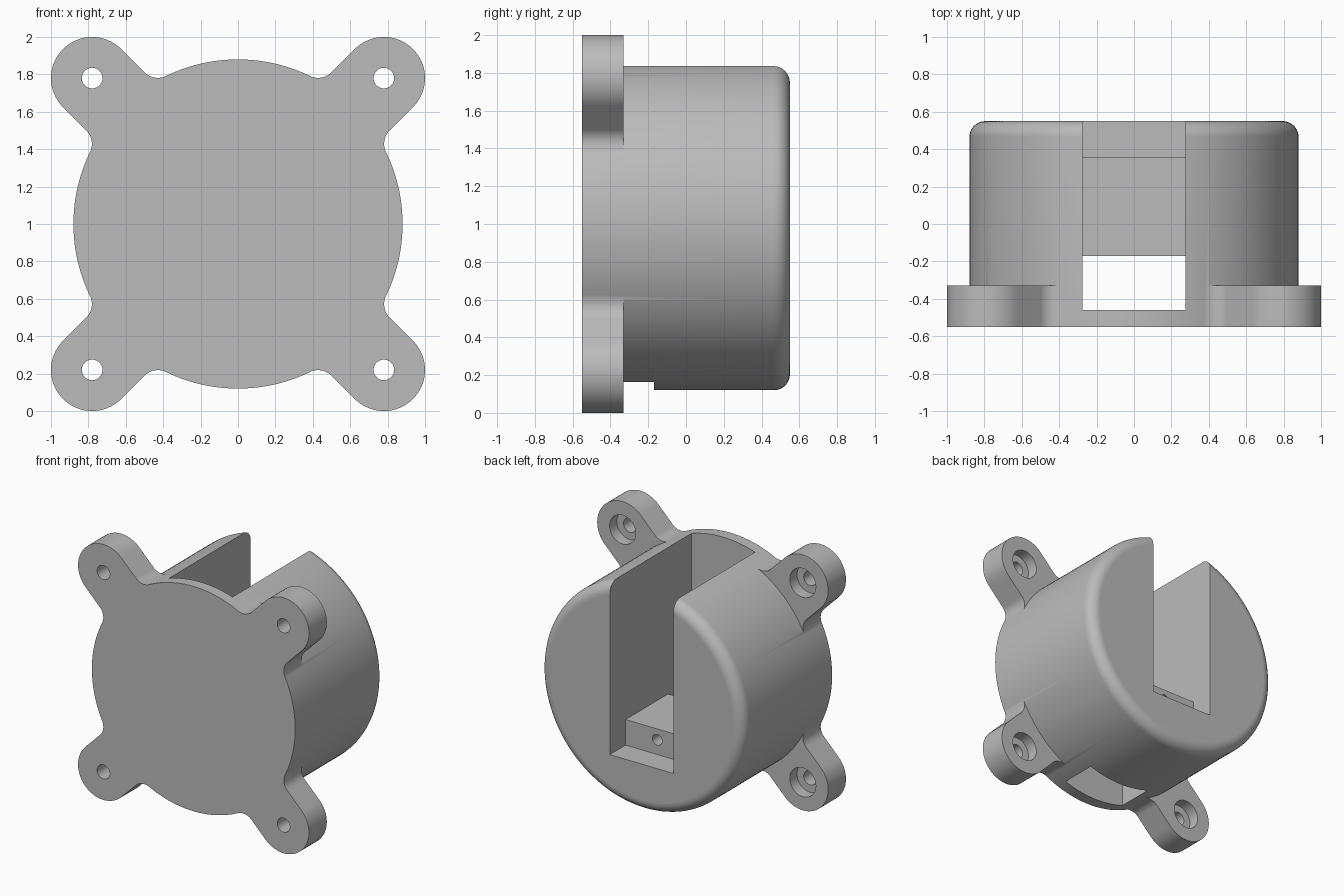
import bpy, bmesh
from math import pi, sin, cos, sqrt, hypot
from mathutils import Vector, Matrix

cube = bpy.data.objects.get("Cube")
if cube:
    bpy.data.objects.remove(cube)

CZ = 1.0                      # height of the housing axis
R, FRONT, BACK = 0.88, -0.55, 0.55
EAR_R, EAR_D, EAR_BACK = 0.22, 0.78 * sqrt(2), -0.33
SLOT = 0.275                  # half width of the slot

grey = bpy.data.materials.new("plain_grey")
grey.use_nodes = True
GREY = (0.5, 0.5, 0.5, 1)
grey.diffuse_color = GREY
grey.node_tree.nodes["Principled BSDF"].inputs["Base Color"].default_value = GREY


def finish(name, bm):
    bmesh.ops.recalc_face_normals(bm, faces=bm.faces)
    mesh = bpy.data.meshes.new(name)
    bm.to_mesh(mesh)
    bm.free()
    mesh.materials.append(grey)
    ob = bpy.data.objects.new(name, mesh)
    bpy.context.collection.objects.link(ob)
    return ob


def prism(name, points, y0, y1):
    """Extrude an (x, z) outline along y."""
    bm = bmesh.new()
    face = bm.faces.new([bm.verts.new((x, y0, z)) for x, z in points])
    out = bmesh.ops.extrude_face_region(bm, geom=[face])["geom"]
    moved = [v for v in out if isinstance(v, bmesh.types.BMVert)]
    bmesh.ops.translate(bm, verts=moved, vec=(0, y1 - y0, 0))
    return finish(name, bm)


def box(name, z0, z1, y0, y1):
    return prism(name, [(-SLOT, z0), (SLOT, z0), (SLOT, z1), (-SLOT, z1)], y0, y1)


def rod(name, x, z, r, y0, y1, n=40):
    ring = [(x + r * cos(2 * pi * i / n), z + r * sin(2 * pi * i / n)) for i in range(n)]
    return prism(name, ring, y0, y1)


def combine(target, tool, operation):
    mod = target.modifiers.new("join", "BOOLEAN")
    mod.operation, mod.solver, mod.object = operation, "EXACT", tool
    with bpy.context.temp_override(object=target, active_object=target):
        bpy.ops.object.modifier_apply(modifier=mod.name)
    bpy.data.objects.remove(tool)


def arc(c, r, a0, a1, n):
    return [Vector((c[0] + r * cos(a0 + (a1 - a0) * i / n),
                    c[1] + r * sin(a0 + (a1 - a0) * i / n))) for i in range(n + 1)]


# Round body with a filleted back rim
fil = 0.085
profile = [(R, FRONT)] + list(arc((R - fil, BACK - fil), fil, 0, pi / 2, 10))
bm = bmesh.new()
verts = [bm.verts.new((r, y, CZ)) for r, y in profile]
edges = [bm.edges.new(pair) for pair in zip(verts, verts[1:])]
bmesh.ops.spin(bm, geom=verts + edges, cent=(0, 0, CZ), axis=(0, 1, 0),
               angle=2 * pi, steps=144)
bmesh.ops.remove_doubles(bm, verts=bm.verts, dist=1e-4)
bmesh.ops.holes_fill(bm, edges=[e for e in bm.edges if e.is_boundary], sides=0)
housing = finish("housing", bm)

# Mounting ears: round tip, straight sides, fillets running into the body
f = 0.1
along = sqrt((R + f) ** 2 - (EAR_R + f) ** 2)
centre = (along, EAR_R + f)
reach = Vector(centre).angle_signed(Vector((1, 0)))
upper = arc(centre, f, -pi / 2, -pi + abs(reach), 10)
upper[-1] *= 0.995
upper.append(Vector((0.6, upper[-1].y)))
tip = arc((EAR_D, 0), EAR_R, -pi / 2, pi / 2, 32)
lower = [Vector((p.x, -p.y)) for p in reversed(upper)]
outline = lower + tip + upper
for k in range(4):
    turn = Matrix.Rotation(pi / 4 + k * pi / 2, 2)
    pts = [turn @ p for p in outline]
    combine(housing, prism("ear", [(p.x, p.y + CZ) for p in pts], FRONT, EAR_BACK), "UNION")

# Screw holes with counterbores opening to the back
for sx in (-1, 1):
    for sz in (-1, 1):
        x, z = 0.78 * sx, CZ + 0.78 * sz
        combine(housing, rod("screw_hole", x, z, 0.055, -0.7, -0.2), "DIFFERENCE")
        combine(housing, rod("counterbore", x, z, 0.113, EAR_BACK - 0.09, -0.2), "DIFFERENCE")

# Slot open to the top and back, stepped floor, and opening through the bottom
combine(housing, box("slot", 0.69, 2.2, -0.46, 0.7), "DIFFERENCE")
combine(housing, box("floor_step", 0.49, 0.8, 0.355, 0.7), "DIFFERENCE")
combine(housing, box("bottom_opening", -0.2, 0.8, -0.46, -0.17), "DIFFERENCE")
combine(housing, rod("block_hole", 0, 0.605, 0.042, -0.3, 0.45), "DIFFERENCE")

# Smooth curved walls, flat planar faces
bpy.ops.object.select_all(action="DESELECT")
housing.select_set(True)
bpy.context.view_layer.objects.active = housing
bpy.ops.object.shade_smooth_by_angle(angle=pi / 6)
for poly in housing.data.polygons:
    if abs(poly.normal.y) > 0.999 or abs(poly.normal.x) > 0.9999 and abs(poly.center.x) < 0.3:
        poly.use_smooth = False
